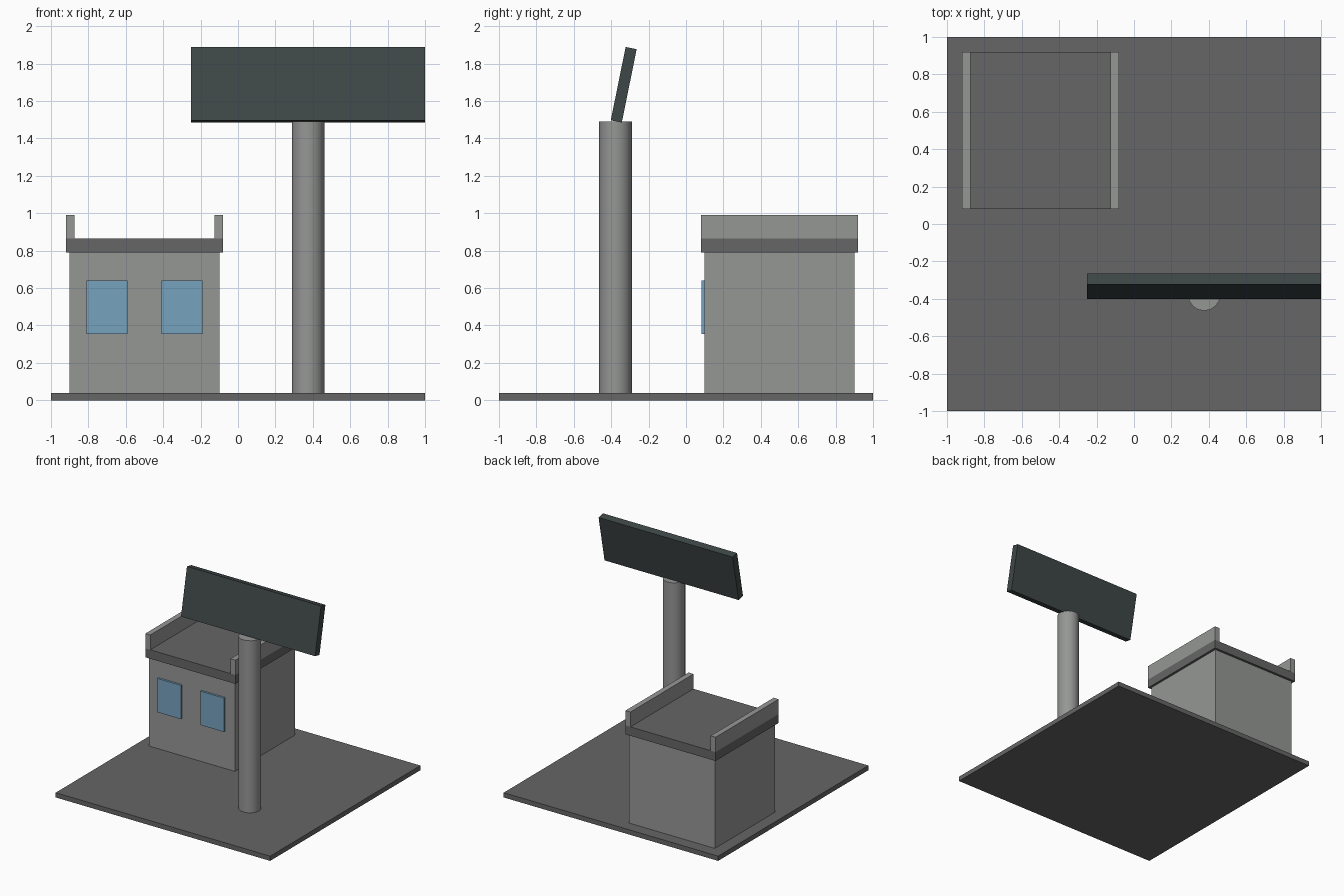
import bpy
import math
from mathutils import Vector

cube = bpy.data.objects.get("Cube")
if cube:
    bpy.data.objects.remove(cube, do_unlink=True)


def linear(c):
    c /= 255
    return c / 12.92 if c <= 0.04045 else ((c + 0.055) / 1.055) ** 2.4


def material(name, *rgb):
    mat = bpy.data.materials.new(name)
    mat.use_nodes = True
    color = [linear(c) for c in rgb] + [1]
    mat.diffuse_color = color
    mat.node_tree.nodes["Principled BSDF"].inputs["Base Color"].default_value = color
    return mat


asphalt = material("dark grey", 102, 102, 102)
concrete = material("light grey", 149, 151, 149)
glass = material("window blue", 118, 163, 191)
slate = material("slate", 63, 71, 71)


def box(name, low, high, mat, tilt=0):
    """Box between two corners, optionally tilted about x."""
    low, high = Vector(low), Vector(high)
    bpy.ops.mesh.primitive_cube_add(size=1, location=(low + high) / 2)
    obj = bpy.context.object
    obj.name = name
    obj.scale = high - low
    obj.rotation_euler.x = tilt
    obj.data.materials.append(mat)
    return obj


# Ground slab
box("ground_slab", (-1, -1, 0), (1, 1, 0.04), asphalt)

# Hut with flat roof
box("hut_walls", (-0.9, 0.1, 0.04), (-0.1, 0.9, 0.79), concrete)
box("roof_slab", (-0.92, 0.08, 0.79), (-0.08, 0.92, 0.865), asphalt)

# Parapets and windows, mirrored about the hut's centre line
hut_x = -0.5
for side, sign in (("right", -1), ("left", 1)):
    x = hut_x + sign * 0.397
    box(side + "_parapet", (x - 0.023, 0.08, 0.865), (x + 0.023, 0.92, 0.99), concrete)
    x = hut_x + sign * 0.2
    box(side + "_window", (x - 0.11, 0.083, 0.355), (x + 0.11, 0.1, 0.64), glass)

# Sign pole
bpy.ops.mesh.primitive_cylinder_add(vertices=16, radius=0.087, depth=1.45,
                                    location=(0.375, -0.377, 0.765))
pole = bpy.context.object
pole.name = "sign_pole"
pole.data.materials.append(concrete)
bpy.ops.object.shade_smooth_by_angle(angle=math.radians(50))

# Leaning sign board
box("sign_board", (-0.25, -0.363, 1.487), (1, -0.303, 1.887), slate, tilt=-0.2)
